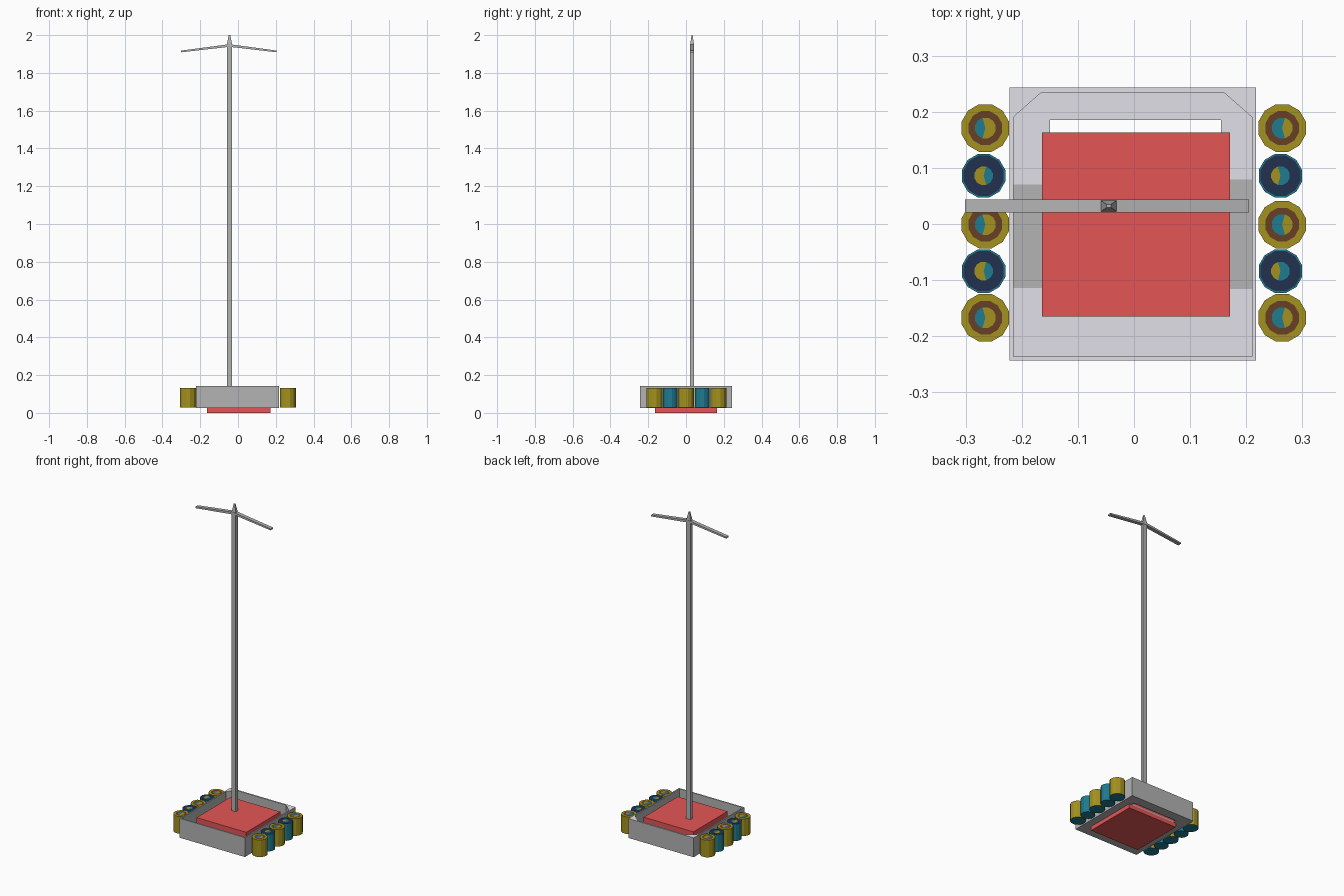
import bpy, bmesh, math
from mathutils import Vector

cube = bpy.data.objects.get("Cube")
if cube:
    bpy.data.objects.remove(cube, do_unlink=True)


def material(name, rgb):
    """Flat material from an sRGB triple, stored as linear."""
    col = [(c / 255) ** 2.2 for c in rgb] + [1]
    m = bpy.data.materials.new(name)
    m.use_nodes = True
    m.diffuse_color = col
    m.node_tree.nodes["Principled BSDF"].inputs["Base Color"].default_value = col
    return m


GREY = material("mid grey", (178, 178, 178))
LIGHT = material("light grey", (224, 224, 231))
RED = material("red", (227, 86, 86))
OLIVE = material("olive", (162, 144, 36))
TEAL = material("teal", (36, 122, 142))
NAVY = material("navy", (38, 52, 80))
BROWN = material("brown", (104, 66, 42))


def finish(name, bm, mats):
    bmesh.ops.recalc_face_normals(bm, faces=bm.faces)
    me = bpy.data.meshes.new(name)
    bm.to_mesh(me)
    bm.free()
    for m in mats:
        me.materials.append(m)
    ob = bpy.data.objects.new(name, me)
    bpy.context.collection.objects.link(ob)
    return ob


def prism(name, outline, start, depth, mats):
    """Extrude a 3D outline; upward faces take the second material if given."""
    bm = bmesh.new()
    face = bm.faces.new([bm.verts.new(Vector(p) + Vector(start)) for p in outline])
    new = bmesh.ops.extrude_face_region(bm, geom=[face])["geom"]
    bmesh.ops.translate(bm, vec=depth, verts=[v for v in new if isinstance(v, bmesh.types.BMVert)])
    bmesh.ops.recalc_face_normals(bm, faces=bm.faces)
    if len(mats) > 1:
        for f in bm.faces:
            f.material_index = int(f.normal.z > 0.9)
    return finish(name, bm, mats)


def box(name, x0, x1, y0, y1, z0, z1, *mats):
    outline = [(x0, y0, 0), (x1, y0, 0), (x1, y1, 0), (x0, y1, 0)]
    return prism(name, outline, (0, 0, z0), (0, 0, z1 - z0), mats)


X0, X1, Y0, Y1 = -0.222, 0.217, -0.2435, 0.2435
Z0, Z1, ZF, T = 0.025, 0.143, 0.032, 0.007

# Tray floor in four pieces around an open slot near the back
SX0, SX1, SY0, SY1 = -0.15, 0.155, 0.163, 0.185
box("floor_front", X0, X1, Y0, SY0, Z0, ZF, GREY, LIGHT)
box("floor_back", X0, X1, SY1, Y1, Z0, ZF, GREY, LIGHT)
box("floor_right_of_slot", X0, SX0, SY0, SY1, Z0, ZF, GREY, LIGHT)
box("floor_left_of_slot", SX1, X1, SY0, SY1, Z0, ZF, GREY, LIGHT)

# Darker panels on the floor at each side
box("right_floor_panel", X0 + T, -0.164, -0.114, 0.07, ZF, ZF + 0.002, GREY)
box("left_floor_panel", 0.171, X1 - T, -0.116, 0.079, ZF, ZF + 0.002, GREY)

# Thin walls and filled rear corners
BACK = Y1 - 0.009
box("front_wall", X0, X1, Y0, Y0 + T, Z0, Z1, GREY, LIGHT)
box("back_wall", X0, X1, BACK, Y1, Z0, Z1, GREY, LIGHT)
box("right_wall", X0, X0 + T, Y0 + T, BACK, Z0, Z1, GREY, LIGHT)
box("left_wall", X1 - T, X1, Y0 + T, BACK, Z0, Z1, GREY, LIGHT)
for name, x, s in (("right_corner_fill", X0 + T, 1), ("left_corner_fill", X1 - T, -1)):
    prism(name, [(x, BACK, 0), (x + s * 0.05, BACK, 0), (x, BACK - 0.044, 0)],
          (0, 0, Z0), (0, 0, Z1 - Z0), (GREY, LIGHT))

# Central block
box("central_block", -0.164, 0.171, -0.165, 0.163, 0, 0.133, RED)


def drum(name, x, y, radius, rings, mats, z0=0.028, z1=0.132):
    """Twelve-sided drum; rings are top circle radii, the hub is split in two."""
    bm = bmesh.new()

    def circle(r, z):
        return [bm.verts.new((x + r * math.cos(a), y + r * math.sin(a), z))
                for a in (math.tau * (i + 0.5) / 12 for i in range(12))]

    loops = [circle(radius, z0), circle(radius, z1)] + [circle(r, z1) for r in rings]
    for k, (a, b) in enumerate(zip(loops, loops[1:])):
        for i in range(12):
            j = (i + 1) % 12
            bm.faces.new((a[i], a[j], b[j], b[i])).material_index = max(0, k - 1)
    bm.faces.new(loops[0][::-1]).material_index = 3
    hub = bm.verts.new((x, y, z1))
    for i in range(12):
        f = bm.faces.new((loops[-1][i], loops[-1][(i + 1) % 12], hub))
        right = f.calc_center_median().x > x
        f.material_index = 0 if right else 2
    return finish(name, bm, mats)


# Drums along both sides, alternating colours
for side, cx in (("right", -0.265), ("left", 0.264)):
    for n, y in enumerate((-0.167, -0.084, -0.001, 0.086, 0.171)):
        if n % 2 == 0:
            drum(f"{side}_olive_drum_{n + 1}", cx, y, 0.0438, (0.031, 0.019),
                 (OLIVE, BROWN, TEAL, TEAL))
        else:
            drum(f"{side}_teal_drum_{n + 1}", cx - 0.003, y, 0.04, (0.037, 0.017),
                 (TEAL, NAVY, OLIVE, TEAL))

# Mast with a tapered tip
PX, PY = -0.045, 0.032
box("mast", PX - 0.014, PX + 0.014, PY - 0.01, PY + 0.01, 0.13, 1.95, GREY)
bm = bmesh.new()
bmesh.ops.create_cube(bm, size=1)
for v in bm.verts:
    top = v.co.z > 0
    k = 0.25 if top else 1
    v.co = (PX + v.co.x * 0.032 * k, PY + v.co.y * 0.023 * k, 2.0 if top else 1.94)
finish("mast_tip", bm, [GREY])

# Two drooping arms
for name, s, reach in (("right_arm", -1, 0.256), ("left_arm", 1, 0.25)):
    outline = [(0, 0, 1.952), (s * reach, 0, 1.918), (s * reach, 0, 1.909), (0, 0, 1.938)]
    prism(name, outline, (PX, PY - 0.0115, 0), (0, 0.023, 0), (GREY,))
